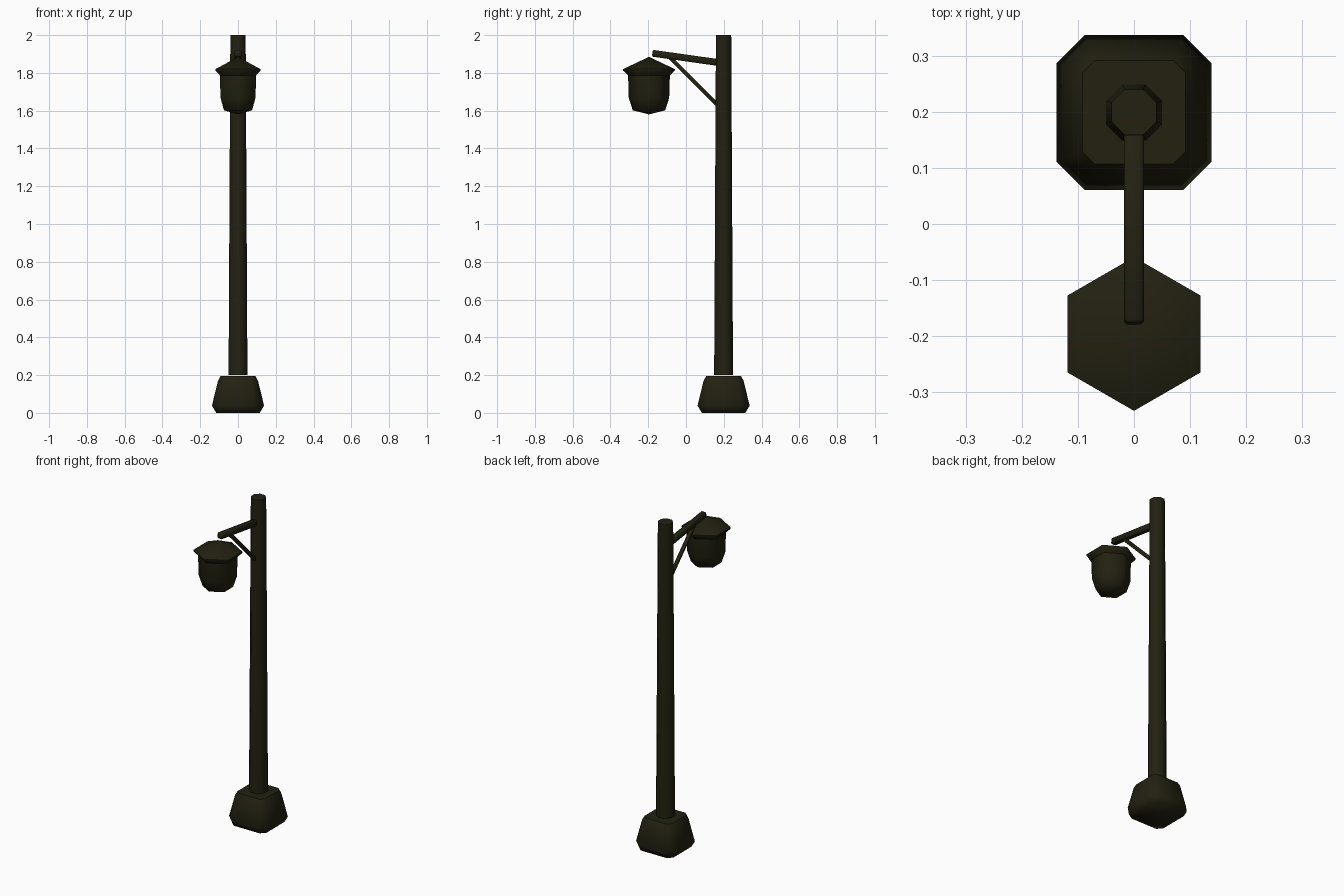
import bpy, bmesh, math
from mathutils import Vector

cube = bpy.data.objects.get("Cube")
if cube:
    bpy.data.objects.remove(cube, do_unlink=True)

iron = bpy.data.materials.new("dark olive iron")
iron.use_nodes = True
colour = (0.0165, 0.0150, 0.0055, 1)
iron.diffuse_color = colour
iron.node_tree.nodes["Principled BSDF"].inputs["Base Color"].default_value = colour


def finish(name, bm, angle):
    """Turn a bmesh into a shaded object."""
    bmesh.ops.recalc_face_normals(bm, faces=bm.faces[:])
    mesh = bpy.data.meshes.new(name)
    bm.to_mesh(mesh)
    bm.free()
    mesh.materials.append(iron)
    obj = bpy.data.objects.new(name, mesh)
    bpy.context.collection.objects.link(obj)
    bpy.ops.object.select_all(action="DESELECT")
    obj.select_set(True)
    bpy.context.view_layer.objects.active = obj
    bpy.ops.object.shade_smooth_by_angle(angle=math.radians(angle))
    return obj


def loft(name, rings, angle, tips=(None, None)):
    """Skin a stack of rings; each end closes flat or to a tip point."""
    bm = bmesh.new()
    loops = [[bm.verts.new(p) for p in ring] for ring in rings]
    n = len(loops[0])
    for low, high in zip(loops, loops[1:]):
        for i in range(n):
            j = (i + 1) % n
            bm.faces.new((low[i], low[j], high[j], high[i]))
    for loop, tip in zip((loops[0], loops[-1]), tips):
        if tip is None:
            bm.faces.new(loop)
        else:
            t = bm.verts.new(tip)
            for i in range(n):
                bm.faces.new((loop[i], loop[(i + 1) % n], t))
    return finish(name, bm, angle)


def polygon(sides, radius, y, z, turn):
    return [(radius * math.cos(math.tau * i / sides + turn),
             y + radius * math.sin(math.tau * i / sides + turn), z)
            for i in range(sides)]


def cut_square(half, flat, y, z):
    """Square ring with its corners cut off."""
    pts = [(half, -flat), (half, flat), (flat, half), (-flat, half),
           (-half, flat), (-half, -flat), (-flat, -half), (flat, -half)]
    return [(px, y + py, z) for px, py in pts]


def beam(name, start, end, size, bevel):
    """Square bar with softened edges between two points."""
    start, end = Vector(start), Vector(end)
    bm = bmesh.new()
    bmesh.ops.create_cube(bm, size=1)
    bmesh.ops.scale(bm, vec=(size, (end - start).length, size), verts=bm.verts[:])
    bmesh.ops.bevel(bm, geom=bm.edges[:], offset=bevel, segments=1, affect="EDGES")
    obj = finish(name, bm, 50)
    d = end - start
    obj.rotation_euler.x = math.atan2(d.z, d.y)
    obj.location = (start + end) / 2
    return obj


POLE_Y, LAMP_Y = 0.199, -0.196

# Footing block and tapered pole
loft("base", [cut_square(h, f, POLE_Y, z) for h, f, z in
              ((0.115, 0.088, 0), (0.138, 0.088, 0.038),
               (0.106, 0.075, 0.17), (0.092, 0.07, 0.195))], 60)
octagon = 1 / math.cos(math.pi / 8)
loft("pole", [polygon(8, h * octagon, POLE_Y, z, math.pi / 8)
              for h, z in ((0.05, 0.2), (0.0405, 2))], 60)

# Bracket
beam("arm", (0, -0.178, 1.904), (0, POLE_Y, 1.851), 0.036, 0.006)
beam("brace", (0, -0.085, 1.882), (0, 0.175, 1.621), 0.02, 0.003)

# Hexagonal lantern
hexagon = math.pi / 2
loft("lantern_body", [polygon(6, r, LAMP_Y, z, hexagon) for r, z in
                      ((0.086, 1.602), (0.107, 1.668), (0.111, 1.80))],
     62, ((0, LAMP_Y, 1.58), None))
loft("lantern_roof", [polygon(6, r, LAMP_Y, z, hexagon) for r, z in
                      ((0.109, 1.785), (0.137, 1.812), (0.137, 1.82))],
     45, (None, (0, LAMP_Y, 1.885)))
